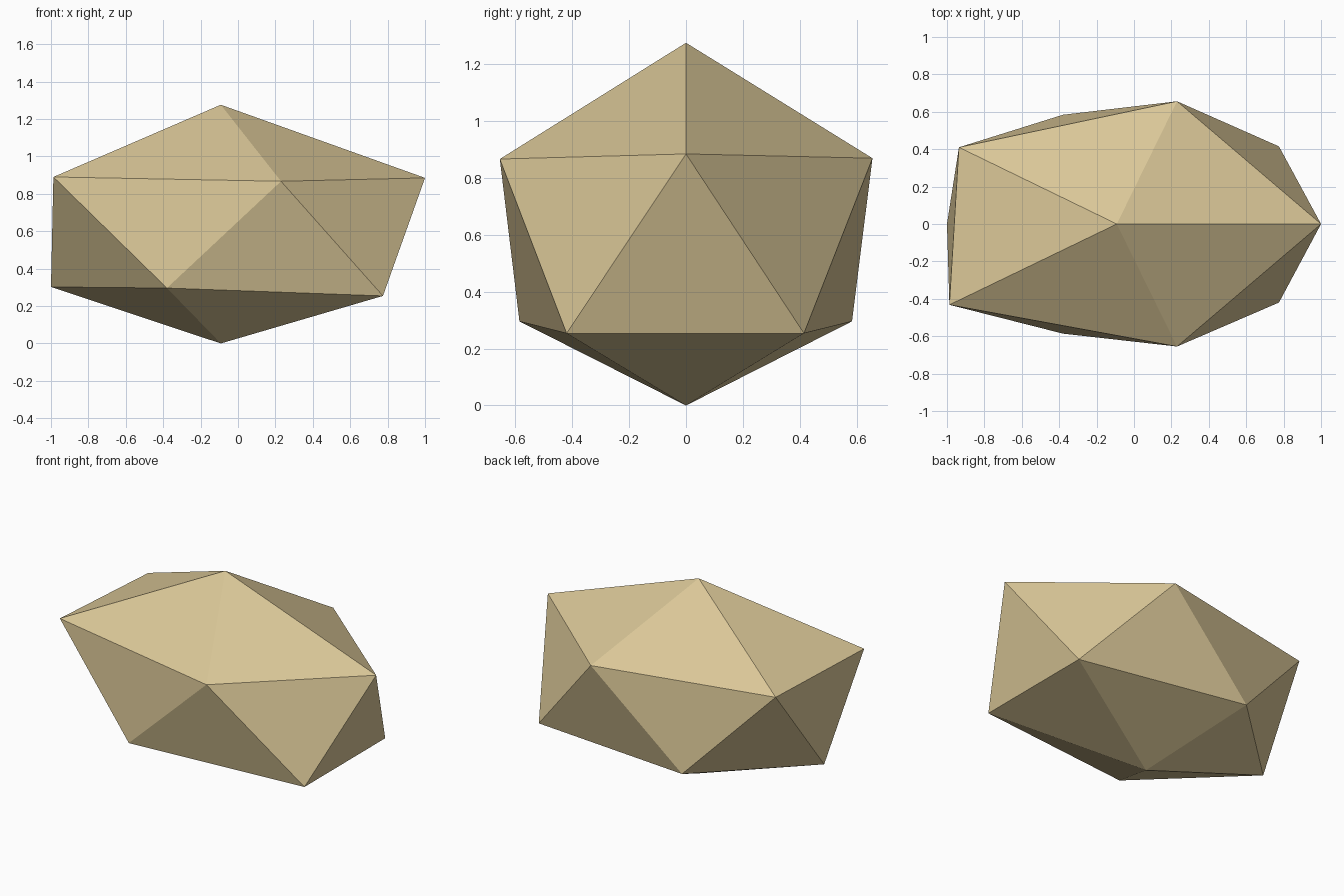
import bpy
import bmesh

# Remove the default cube
default = bpy.data.objects.get("Cube")
if default:
    bpy.data.objects.remove(default, do_unlink=True)


def make_material(name, colour):
    mat = bpy.data.materials.new(name)
    mat.use_nodes = True
    mat.diffuse_color = colour
    mat.node_tree.nodes["Principled BSDF"].inputs["Base Color"].default_value = colour
    return mat


sandstone = make_material("sandstone", (0.70, 0.57, 0.31, 1.0))

# Two staggered rings of five corners, capped by a peak and a base point
upper_ring = [(1.0, 0.0, 0.885), (0.23, 0.656, 0.87), (-0.936, 0.41, 0.88),
              (-0.987, -0.432, 0.89), (0.23, -0.655, 0.867)]
lower_ring = [(0.775, 0.415, 0.254), (-0.38, 0.584, 0.296), (-1.0, 0.0, 0.302),
              (-0.38, -0.586, 0.296), (0.775, -0.42, 0.254)]

bm = bmesh.new()
peak = bm.verts.new((-0.092, 0.0, 1.276))
base = bm.verts.new((-0.092, 0.0, 0.0))
upper = [bm.verts.new(p) for p in upper_ring]
lower = [bm.verts.new(p) for p in lower_ring]

# Top fan, zigzag side band and bottom fan
for i in range(5):
    j = (i + 1) % 5
    bm.faces.new((peak, upper[i], upper[j]))
    bm.faces.new((upper[i], lower[i], upper[j]))
    bm.faces.new((upper[j], lower[i], lower[j]))
    bm.faces.new((base, lower[j], lower[i]))
bmesh.ops.recalc_face_normals(bm, faces=bm.faces)

mesh = bpy.data.meshes.new("rock")
bm.to_mesh(mesh)
bm.free()
mesh.materials.append(sandstone)
rock = bpy.data.objects.new("rock", mesh)
bpy.context.collection.objects.link(rock)
